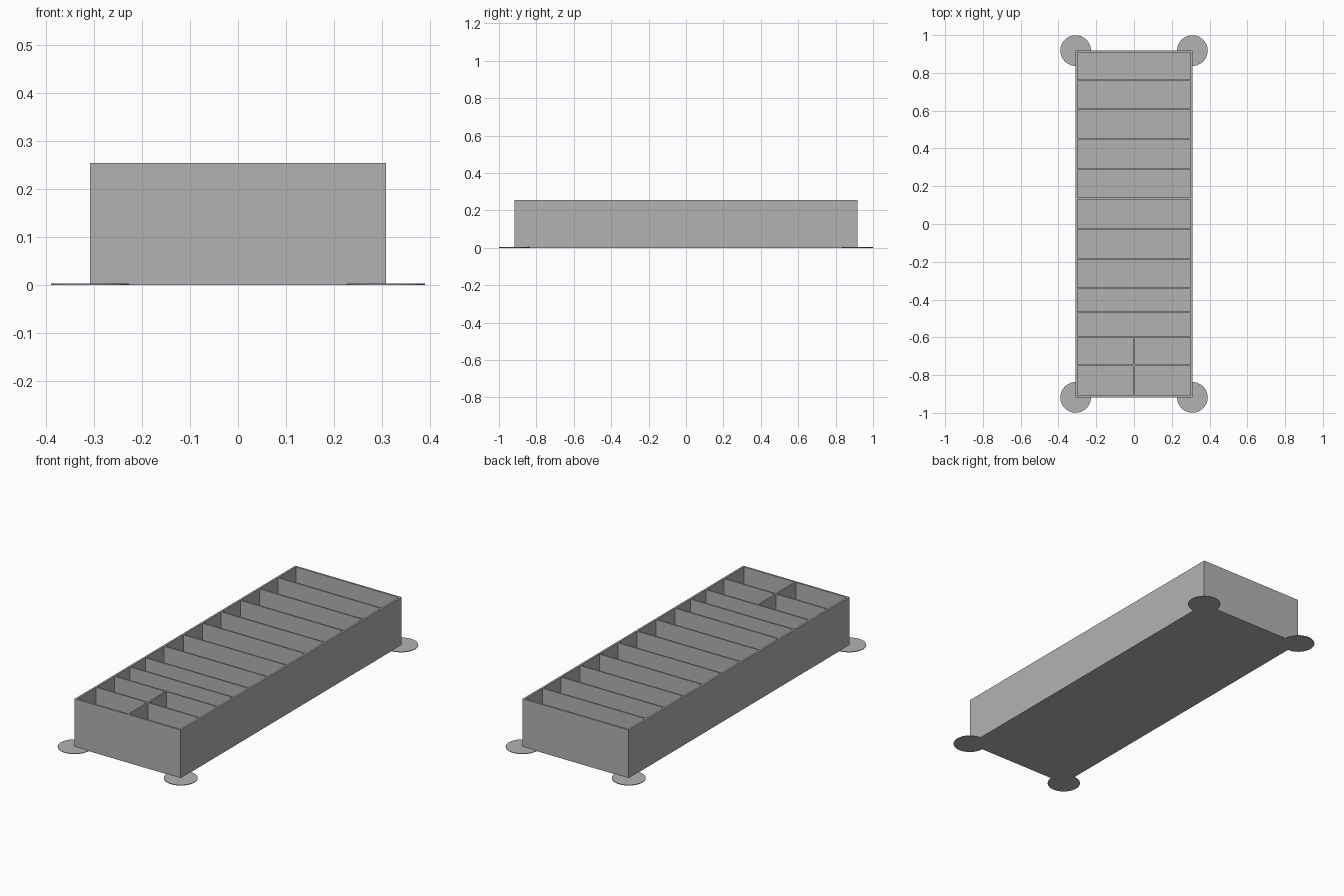
import bpy
import bmesh

cube = bpy.data.objects.get("Cube")
if cube:
    bpy.data.objects.remove(cube, do_unlink=True)

HALF_X, HALF_Y, HEIGHT = 0.309, 0.918, 0.254
WALL, DIVIDER, FLOOR = 0.01, 0.008, 0.008
PAD_RADIUS, PAD_HEIGHT = 0.081, 0.003

grey = bpy.data.materials.new("plain grey")
grey.use_nodes = True
grey.diffuse_color = (0.45, 0.45, 0.45, 1)
grey.node_tree.nodes["Principled BSDF"].inputs["Base Color"].default_value = grey.diffuse_color


def add_object(name, bm):
    mesh = bpy.data.meshes.new(name)
    bm.to_mesh(mesh)
    bm.free()
    mesh.materials.append(grey)
    obj = bpy.data.objects.new(name, mesh)
    bpy.context.collection.objects.link(obj)
    return obj


def box_mesh(x0, x1, y0, y1, z0, z1):
    bm = bmesh.new()
    bmesh.ops.create_cube(bm, size=1)
    for v in bm.verts:
        v.co.x = x1 if v.co.x > 0 else x0
        v.co.y = y1 if v.co.y > 0 else y0
        v.co.z = z1 if v.co.z > 0 else z0
    return bm


# Open tray: inset the top face, then push it down to the floor
bm = box_mesh(-HALF_X, HALF_X, -HALF_Y, HALF_Y, 0, HEIGHT)
bm.normal_update()
top = max(bm.faces, key=lambda f: f.calc_center_median().z)
bmesh.ops.inset_region(bm, faces=[top], thickness=WALL, use_even_offset=True)
inner = bmesh.ops.extrude_discrete_faces(bm, faces=[top])["faces"][0]
for v in inner.verts:
    v.co.z = FLOOR
bmesh.ops.recalc_face_normals(bm, faces=bm.faces)
add_object("tray", bm)

# Cross dividers, front to back
cross = [-0.749, -0.597, -0.468, -0.341, -0.183, -0.024,
         0.135, 0.291, 0.45, 0.609, 0.762]
inner_x, inner_y, half = HALF_X - WALL, HALF_Y - WALL, DIVIDER / 2
for i, y in enumerate(cross, 1):
    add_object(f"cross_divider_{i}",
               box_mesh(-inner_x, inner_x, y - half, y + half, FLOOR, HEIGHT))

# Centre dividers splitting the two front compartments
spans = [(-inner_y, cross[0] - half), (cross[0] + half, cross[1] - half)]
for i, (y0, y1) in enumerate(spans, 1):
    add_object(f"centre_divider_{i}",
               box_mesh(-half, half, y0, y1, FLOOR, HEIGHT))

# Thin round pads under the corners
for x, side in ((-HALF_X, "right"), (HALF_X, "left")):
    for y, end in ((-HALF_Y, "front"), (HALF_Y, "back")):
        bm = bmesh.new()
        bmesh.ops.create_cone(bm, cap_ends=True, segments=64, radius1=PAD_RADIUS,
                              radius2=PAD_RADIUS, depth=PAD_HEIGHT)
        bmesh.ops.translate(bm, verts=bm.verts, vec=(x, y, PAD_HEIGHT / 2))
        add_object(f"{end}_{side}_pad", bm)
